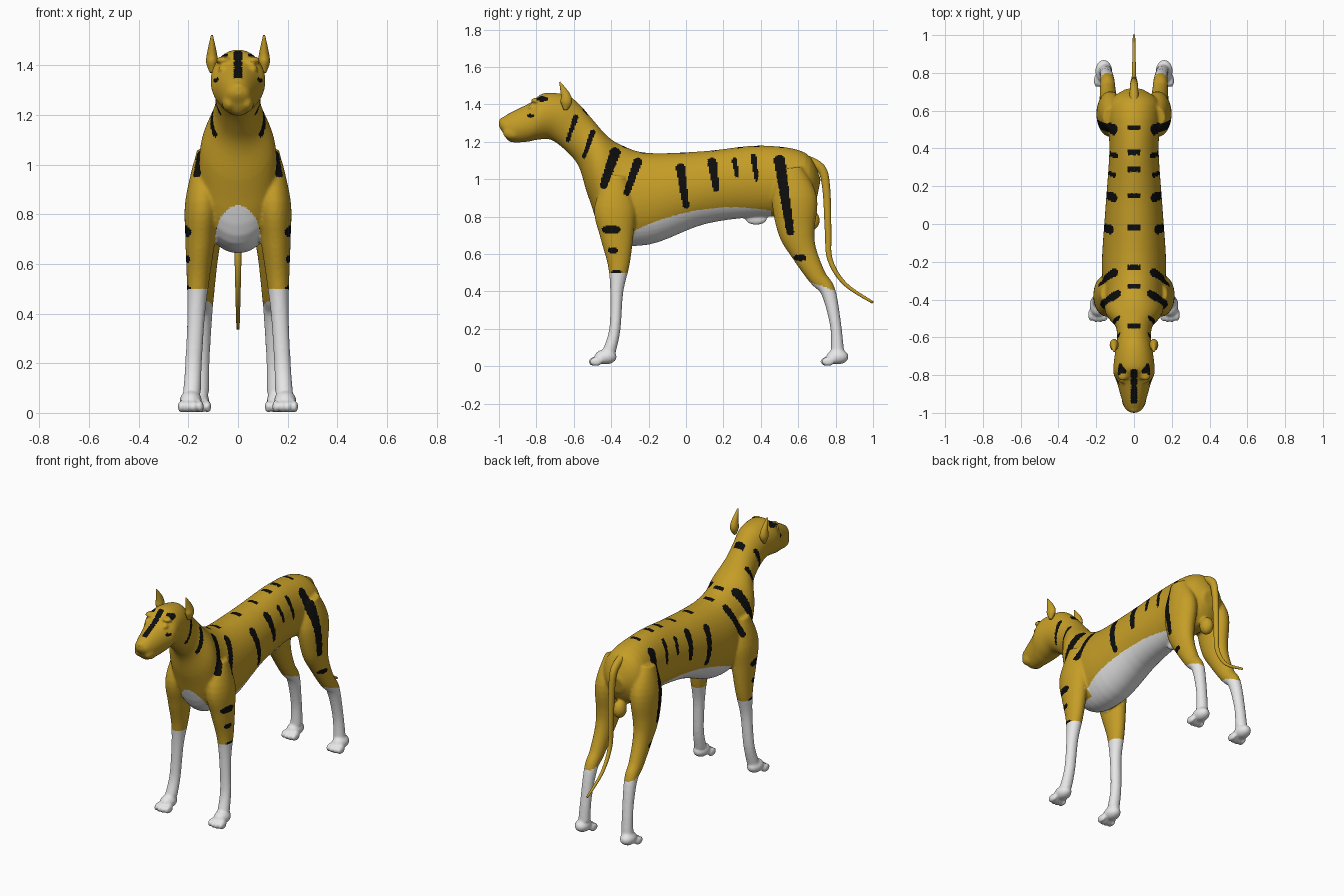
import bpy, bmesh, math
from mathutils import Vector, Matrix

default_cube = bpy.data.objects.get("Cube")
if default_cube:
    bpy.data.objects.remove(default_cube)


def make_material(name, colour):
    material = bpy.data.materials.new(name)
    material.use_nodes = True
    material.diffuse_color = (*colour, 1)
    shader = material.node_tree.nodes["Principled BSDF"]
    shader.inputs["Base Color"].default_value = (*colour, 1)
    shader.inputs["Roughness"].default_value = 0.7
    return material


MATERIALS = [make_material("golden coat", (0.56, 0.34, 0.02)),
             make_material("white fur", (0.8, 0.8, 0.8)),
             make_material("black stripe", (0.004, 0.004, 0.004))]
GOLD, WHITE, BLACK = range(len(MATERIALS))


def smooth_between(before, start, end, after, t):
    """Catmull-Rom blend between two stations."""
    return start + t / 2 * (end - before + t * (2 * before - 5 * start + 4 * end - after
                                                + t * (3 * (start - end) + after - before)))


def refine(stations, steps=5):
    """Add smooth stations between the given ones."""
    last = len(stations) - 1
    result = []
    for index in range(last):
        group = [stations[min(last, max(0, index + k))] for k in (-1, 0, 1, 2)]
        for step in range(steps):
            result.append([smooth_between(*values, step / steps) for values in zip(*group)])
    return result + [stations[last]]


def loft(mesh, sections, sides=32):
    """Skin elliptical rings, each from its two edge points and half width."""
    rings = []
    for upper, lower, half_width in sections:
        middle, half = (upper + lower) / 2, (upper - lower) / 2
        angles = [math.tau * k / sides for k in range(sides)]
        rings.append([mesh.verts.new(middle + half * math.sin(angle)
                                     + Vector((half_width * math.cos(angle), 0, 0)))
                      for angle in angles])
    for ring, following in zip(rings, rings[1:]):
        for k in range(sides):
            j = (k + 1) % sides
            mesh.faces.new((ring[k], ring[j], following[j], following[k]))
    mesh.faces.new(rings[0])
    mesh.faces.new(rings[-1])


def limb(mesh, joints, base_width, width_ratio, x=0, splay=0):
    """Tube through y, z, radius joints; x drifts with height."""
    joints = refine(joints)
    last = len(joints) - 1
    sections = []
    for index, (y, z, radius) in enumerate(joints):
        ahead, behind = joints[min(last, index + 1)], joints[max(0, index - 1)]
        across = Vector((0, behind[1] - ahead[1], ahead[0] - behind[0])).normalized() * radius
        centre = Vector((x + splay * z, y, z))
        sections.append((centre + across, centre - across, base_width + width_ratio * radius))
    loft(mesh, sections)


def bulge(mesh, centre, radii):
    matrix = Matrix.Translation(centre) @ Matrix.Diagonal((*radii, 1))
    bmesh.ops.create_uvsphere(mesh, u_segments=20, v_segments=12, radius=1, matrix=matrix)


def paw(mesh, x, heel):
    bulge(mesh, (x, heel, 0.05), (0.045, 0.06, 0.04))
    for toe in (-1.5, -0.5, 0.5, 1.5):
        front = heel - 0.06 + 0.006 * abs(toe)
        bulge(mesh, (x + toe * 0.025, front, 0.025), (0.015, 0.035, 0.025))


def finish(mesh, name):
    bmesh.ops.recalc_face_normals(mesh, faces=mesh.faces)
    data = bpy.data.meshes.new(name)
    mesh.to_mesh(data)
    mesh.free()
    for material in MATERIALS:
        data.materials.append(material)
    data.shade_smooth()
    part = bpy.data.objects.new(name, data)
    bpy.context.collection.objects.link(part)
    return part


# Trunk, neck and head: upper edge y, z, lower edge y, z, half width
TRUNK = {
    "tail root": (0.72, 1, 0.7, 0.9, 0.05),
    "rump": (0.64, 1.14, 0.62, 0.8, 0.14),
    "loin": (0.4, 1.18, 0.4, 0.8, 0.13),
    "belly": (0.1, 1.15, 0.1, 0.76, 0.15),
    "ribs": (-0.2, 1.14, -0.2, 0.65, 0.17),
    "brisket": (-0.34, 1.18, -0.42, 0.68, 0.16),
    "chest": (-0.42, 1.23, -0.52, 0.9, 0.15),
    "neck base": (-0.5, 1.32, -0.57, 1.06, 0.1),
    "neck": (-0.57, 1.4, -0.63, 1.14, 0.09),
    "nape": (-0.64, 1.45, -0.72, 1.21, 0.1),
    "brow": (-0.76, 1.46, -0.8, 1.21, 0.11),
    "stop": (-0.83, 1.41, -0.85, 1.2, 0.09),
    "muzzle": (-0.95, 1.35, -0.94, 1.2, 0.06),
    "lip": (-0.99, 1.32, -0.98, 1.25, 0.04),
    "nose": (-1, 1.3, -1, 1.28, 0.01),
}
FRONT_LEG = [(-0.37, 1.02, 0.05), (-0.38, 0.85, 0.11), (-0.37, 0.7, 0.09), (-0.36, 0.55, 0.06),
             (-0.37, 0.4, 0.035), (-0.38, 0.2, 0.03), (-0.41, 0.08, 0.035)]
HIND_LEG = [(0.56, 1.06, 0.06), (0.58, 0.9, 0.12), (0.59, 0.73, 0.1), (0.63, 0.61, 0.07),
            (0.7, 0.48, 0.05), (0.76, 0.4, 0.04), (0.8, 0.22, 0.03), (0.81, 0.08, 0.035)]

body_mesh = bmesh.new()
loft(body_mesh, [(Vector((0, *row[:2])), Vector((0, *row[2:4])), row[4])
                 for row in refine(list(TRUNK.values()))], sides=48)
for side in (-1, 1):
    limb(body_mesh, FRONT_LEG, 0.02, 0.45, side * 0.19, side * -0.055)
    limb(body_mesh, HIND_LEG, 0.02, 0.45, side * 0.155, side * -0.035)
    paw(body_mesh, side * 0.19, -0.43)
    paw(body_mesh, side * 0.16, 0.81)
    # Eyes, brows and lips
    bulge(body_mesh, (side * 0.06, -0.825, 1.385), (0.02, 0.02, 0.015))
    bulge(body_mesh, (side * 0.06, -0.8, 1.42), (0.03, 0.03, 0.015))
    bulge(body_mesh, (side * 0.035, -0.925, 1.25), (0.03, 0.055, 0.04))
# Nose tip and underside bulges
bulge(body_mesh, (0, -0.98, 1.31), (0.03, 0.02, 0.02))
bulge(body_mesh, (0, 0.375, 0.79), (0.02, 0.06, 0.035))
bulge(body_mesh, (0, 0.67, 0.78), (0.04, 0.045, 0.055))
body = finish(body_mesh, "body")

# Fuse the overlapping parts into one soft skin
bpy.context.view_layer.objects.active = body
body.select_set(True)
fuse = body.modifiers.new("fuse", "REMESH")
fuse.mode = "VOXEL"
fuse.voxel_size = 0.0075
soften = body.modifiers.new("soften", "SMOOTH")
soften.iterations = 5
for modifier_name in ("fuse", "soften"):
    bpy.ops.object.modifier_apply(modifier=modifier_name)

# Flank stripes: upper end y, z, length, width
STRIPES = [(-0.59, 1.33, 0.12, 0.03), (-0.5, 1.25, 0.13, 0.03), (-0.38, 1.14, 0.17, 0.06),
           (-0.26, 1.09, 0.16, 0.05), (-0.03, 1.06, 0.2, 0.05), (0.14, 1.09, 0.14, 0.05),
           (0.26, 1.1, 0.08, 0.03), (0.36, 1.12, 0.12, 0.03), (0.5, 1.1, 0.38, 0.06)]
# Flat spots on legs and face: y, z, half length
SPOTS = [(-0.4, 0.73, 0.05), (-0.39, 0.62, 0.03), (-0.37, 0.5, 0.03), (0.61, 0.58, 0.035),
         (-0.77, 1.43, 0.03), (-0.83, 1.34, 0.02)]
BACK_BARS = (0.51, 0.38, 0.29, 0.15, -0.02, -0.23, -0.33, -0.54)


def in_stripe(y, z, stripe):
    top_y, top_z, length, width = stripe
    lean = -0.35 if top_y < -0.1 else 0.15
    along = min(1, max(0, (top_z - z) / length))
    offset = math.hypot(y - top_y - lean * length * along, z - top_z + length * along)
    return offset < width / 2 * (1 - along * 0.3)


def is_black(point, normal):
    x, y, z = abs(point.x), point.y, point.z
    if x > 0.04 and normal.x * math.copysign(1, point.x) > 0.15:
        if any(in_stripe(y, z, stripe) for stripe in STRIPES):
            return True
        if any(math.hypot(y - spot_y, 2 * (z - spot_z)) < size for spot_y, spot_z, size in SPOTS):
            return True
    if normal.z < 0 or z < 1.1:
        return False
    on_bar = x < 0.035 and any(abs(y - bar) < 0.013 for bar in BACK_BARS)
    return on_bar or (x < 0.016 and -0.95 < y < -0.77)


def is_white(point):
    x, y, z = abs(point.x), point.y, point.z
    stocking_top = 0.5 if y < 0 else 0.69 - 0.36 * y
    if z < stocking_top:
        return True
    if y < -0.28:
        return math.hypot(x / 0.09, max(0, z - 0.7) / 0.135) < 1
    return y < 0.45 and z < 0.85 - 0.45 * (y - 0.25) ** 2


for face in body.data.polygons:
    if is_white(face.center):
        face.material_index = WHITE
    elif is_black(face.center, face.normal):
        face.material_index = BLACK
    else:
        face.material_index = GOLD
body.data.shade_smooth()

# Pointed ears
EAR = [(-0.645, 1.37, 0.01), (-0.64, 1.41, 0.03), (-0.645, 1.45, 0.025), (-0.675, 1.52, 0.003)]
for side, name in ((1, "left_ear"), (-1, "right_ear")):
    ear_mesh = bmesh.new()
    limb(ear_mesh, EAR, 0.002, 0.7, side * 0.105)
    finish(ear_mesh, name)

# Tapering tail
TAIL = [(0.62, 1.11), (0.72, 1.06), (0.75, 0.95), (0.76, 0.72), (0.77, 0.57), (0.85, 0.44), (1, 0.34)]
tail_mesh = bmesh.new()
limb(tail_mesh, [(y, z, 0.028 - 0.0035 * k) for k, (y, z) in enumerate(TAIL)], 0, 0.9)
finish(tail_mesh, "tail")
